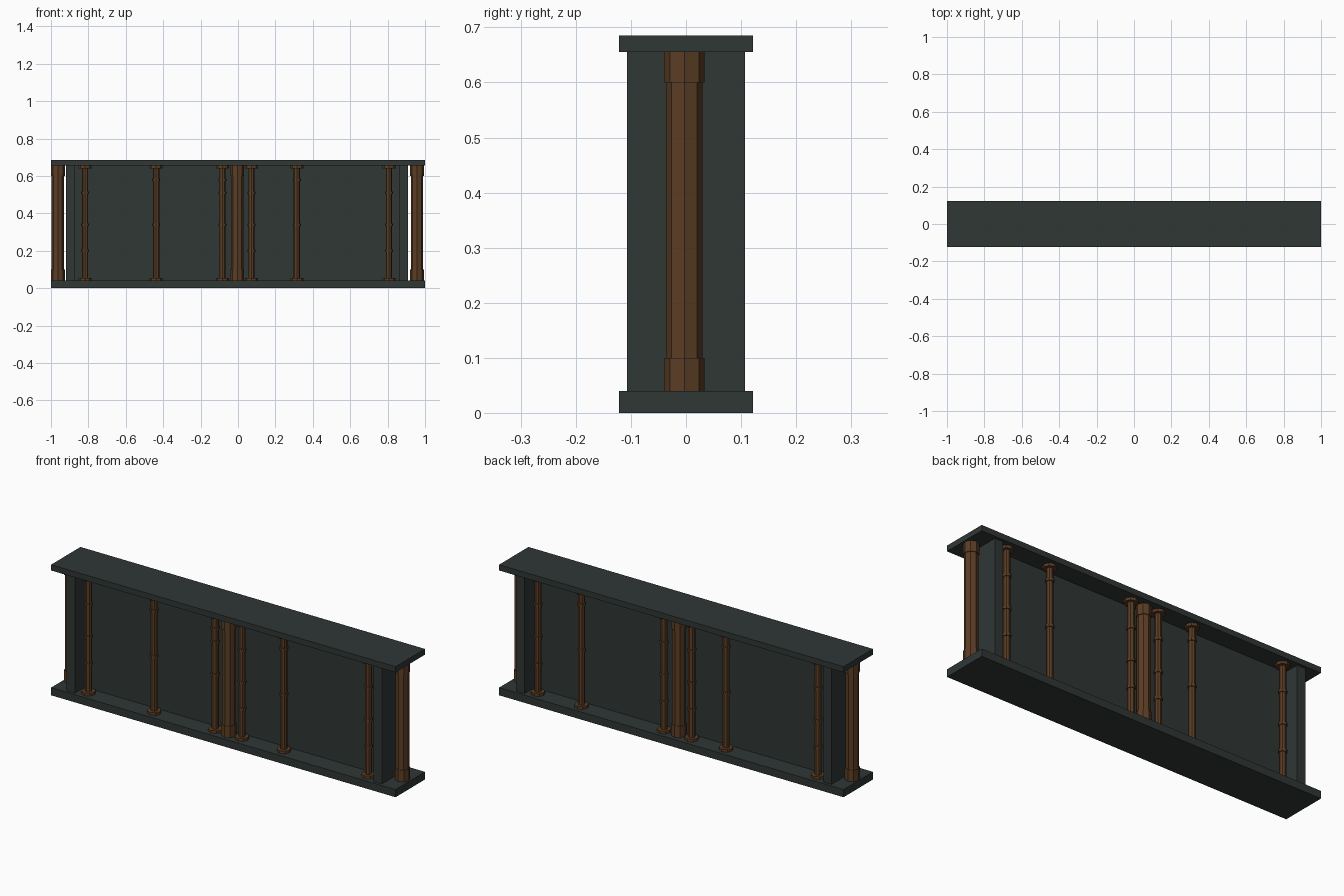
import bpy
import math

if "Cube" in bpy.data.objects:
    bpy.data.objects.remove(bpy.data.objects["Cube"])


def material(name, rgb):
    m = bpy.data.materials.new(name)
    m.diffuse_color = (*rgb, 1)
    m.use_nodes = True
    m.node_tree.nodes["Principled BSDF"].inputs["Base Color"].default_value = m.diffuse_color
    return m


DARK = material("dark_slate", (0.028, 0.038, 0.036))
BROWN = material("rusty_brown", (0.105, 0.047, 0.018))
FLOOR, CEIL = 0.04, 0.655


def box(name, x0, x1, half_y, z0, z1):
    bpy.ops.mesh.primitive_cube_add(size=1, location=((x0 + x1) / 2, 0, (z0 + z1) / 2))
    o = bpy.context.object
    o.name = name
    o.scale = (x1 - x0, half_y * 2, z1 - z0)
    o.data.materials.append(DARK)


def tube(name, x, y, r, z0, z1):
    # Octagonal tube with corners on the axes
    bpy.ops.mesh.primitive_cylinder_add(vertices=8, radius=r, depth=z1 - z0,
                                        location=(x, y, (z0 + z1) / 2))
    o = bpy.context.object
    o.name = name
    o.data.materials.append(BROWN)


def large_pipe(name, x, y):
    tube(name, x, y, 0.033, FLOOR, CEIL)
    tube(name + "_lower_sleeve", x, y, 0.037, FLOOR, 0.10)
    tube(name + "_upper_sleeve", x, y, 0.037, 0.60, CEIL)


def small_pipe(name, x, y, rings):
    tube(name, x, y, 0.017, FLOOR, CEIL)
    tube(name + "_lower_flange", x, y, 0.034, FLOOR, FLOOR + 0.014)
    tube(name + "_upper_flange", x, y, 0.034, CEIL - 0.014, CEIL)
    for z in rings:
        tube(name + "_ring", x, y, 0.022, z - 0.007, z + 0.007)


# Slabs, end posts and thin central wall
box("base_slab", -1, 1, 0.122, 0, FLOOR)
box("top_slab", -1, 1, 0.122, CEIL, 0.685)
box("left_post", -0.92, -0.872, 0.107, FLOOR, CEIL)
box("right_post", 0.862, 0.91, 0.107, FLOOR, CEIL)
box("wall_panel", -0.872, 0.862, 0.025, FLOOR, CEIL)

# Large pipes at both ends and in the middle of each side
large_pipe("left_end_pipe", -0.963, -0.003)
large_pipe("right_end_pipe", 0.957, -0.003)
large_pipe("front_middle_pipe", -0.004, -0.07)
large_pipe("back_middle_pipe", -0.004, 0.065)

# Small pipes on each side, with two ring patterns
A, B = (0.58, 0.34), (0.51, 0.34, 0.20)
front = [(-0.818, B), (-0.438, A), (-0.083, (0.58, 0.51, 0.34)),
         (0.072, B), (0.315, A), (0.807, B)]
back = [(0.81, B), (0.557, A), (0.077, B), (-0.083, B), (-0.283, A), (-0.817, B)]
for side, y, row in (("front", -0.07, front), ("back", 0.071, back)):
    for x, rings in row:
        small_pipe(side + "_small_pipe", x, y, rings)
